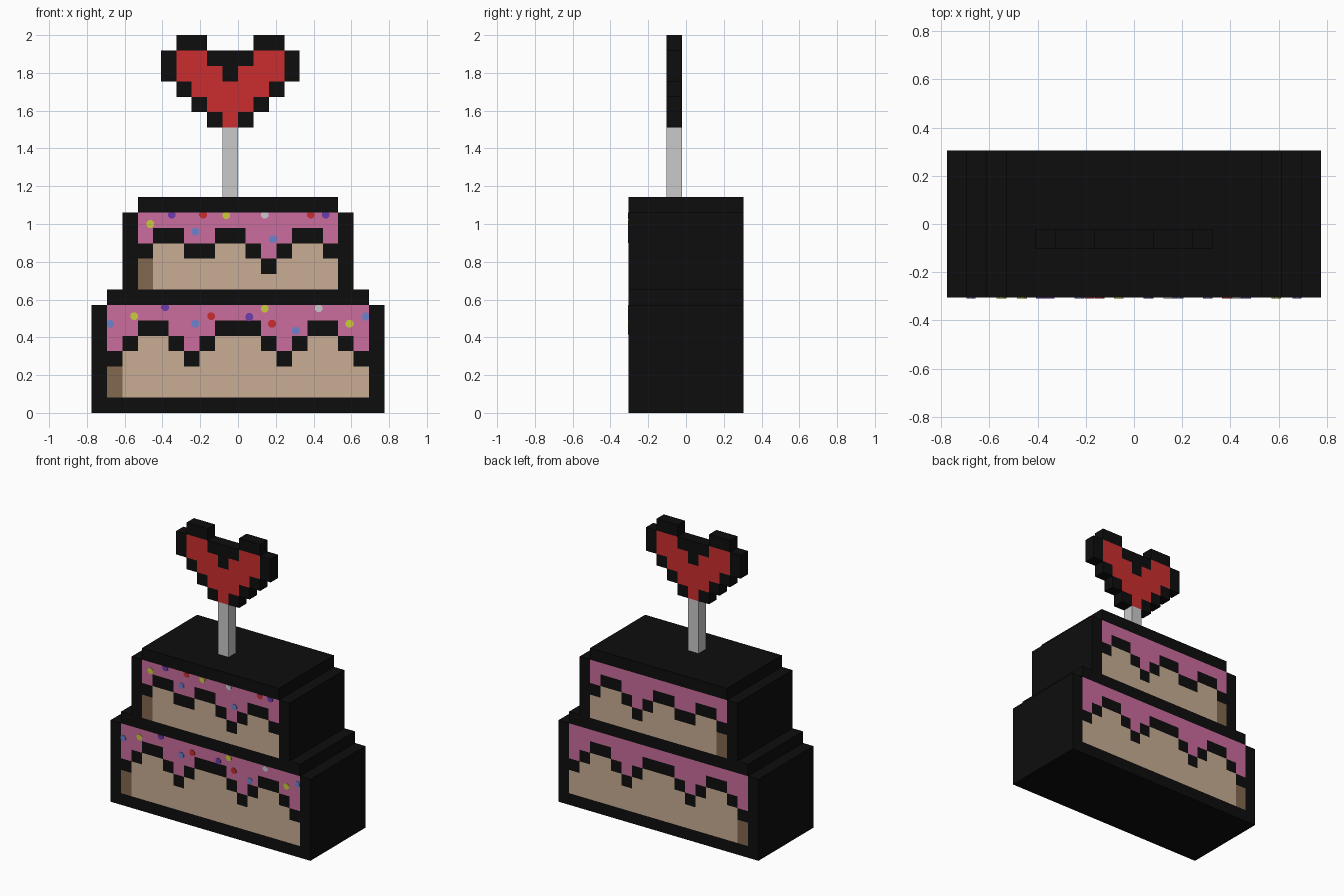
import bpy, bmesh, math

if "Cube" in bpy.data.objects:
    bpy.data.objects.remove(bpy.data.objects["Cube"])

CELL = 2 / 24.5          # size of one pixel block
DEPTH = 0.61             # cake depth
FRONT = -DEPTH / 2


def material(name, srgb):
    lin = [(c / 255 / 12.92) if c < 11 else ((c / 255 + 0.055) / 1.055) ** 2.4 for c in srgb]
    m = bpy.data.materials.new(name)
    m.diffuse_color = (*lin, 1)
    m.use_nodes = True
    m.node_tree.nodes["Principled BSDF"].inputs["Base Color"].default_value = m.diffuse_color
    return m


MATS = {
    "K": material("black_outline", (13, 13, 13)),
    "P": material("pink_icing", (203, 108, 157)),
    "T": material("tan_sponge", (200, 174, 148)),
    "B": material("brown_shadow", (130, 104, 78)),
    "R": material("red_heart", (203, 45, 46)),
    "W": material("light_grey", (202, 202, 202)),
    "Y": material("yellow_sprinkle", (203, 203, 60)),
    "V": material("violet_sprinkle", (108, 60, 172)),
    "S": material("blue_sprinkle", (108, 130, 205)),
}


def finish(bm, name, keys):
    mesh = bpy.data.meshes.new(name)
    bmesh.ops.recalc_face_normals(bm, faces=bm.faces)
    bm.to_mesh(mesh)
    bm.free()
    for k in keys:
        mesh.materials.append(MATS[k])
    ob = bpy.data.objects.new(name, mesh)
    bpy.context.collection.objects.link(ob)
    return ob


def pixel_solid(name, rows, x_mid, z0, y0, y1):
    """Extrude pixel art: coloured cells front and back, black rim."""
    keys = "K" + "".join(sorted(set("".join(rows)) - set("K.")))
    cells = {(i, j): c for j, row in enumerate(reversed(rows))
             for i, c in enumerate(row) if c != "."}
    left = x_mid - len(rows[0]) * CELL / 2
    bm, cache = bmesh.new(), {}

    def vert(i, j, y):
        if (i, j, y) not in cache:
            cache[i, j, y] = bm.verts.new((left + i * CELL, y, z0 + j * CELL))
        return cache[i, j, y]

    for (i, j), c in cells.items():
        ring = [(i, j), (i + 1, j), (i + 1, j + 1), (i, j + 1)]
        for y in (y0, y1):
            bm.faces.new([vert(*p, y) for p in ring]).material_index = keys.index(c)
        for k, (di, dj) in enumerate([(0, -1), (1, 0), (0, 1), (-1, 0)]):
            if (i + di, j + dj) not in cells:
                a, b = ring[k], ring[(k + 1) % 4]
                bm.faces.new([vert(*a, y0), vert(*b, y0), vert(*b, y1), vert(*a, y1)])
    return finish(bm, name, keys)


# Cake tiers
pixel_solid("lower_tier", [
    "." + "K" * 17 + ".",
    "K" + "P" * 17 + "K",
    "KPPKKPPPKKKPPPKKPPK",
    "KPKTTKPKTTTKPKTTKPK",
    "KKTTTTKTTTTTKTTTTKK",
    "KB" + "T" * 16 + "K",
    "KB" + "T" * 16 + "K",
    "K" * 19], 0, 0, FRONT, -FRONT)
pixel_solid("upper_tier", [
    "." + "K" * 13 + ".",
    "K" + "P" * 13 + "K",
    "KPKKPPKKPPPKKPK",
    "KKTTKKTTKPKTTKK",
    "KBTTTTTTTKTTTTK",
    "KB" + "T" * 12 + "K"], 0, 8 * CELL, FRONT, -FRONT)

# Heart topper and its stick
TOP_X, TOP_Y = -CELL / 2, -0.063
HEART_Z = 2 - 6 * CELL
pixel_solid("heart_topper", [
    ".KK...KK.",
    "KRRKKKRRK",
    "KRRRKRRRK",
    ".KRRRRRK.",
    "..KRRRK..",
    "...KRK..."], TOP_X, HEART_Z, TOP_Y - CELL / 2, TOP_Y + CELL / 2)

bm = bmesh.new()
bmesh.ops.create_cube(bm, size=1)
stick_bottom = 14 * CELL
bmesh.ops.scale(bm, vec=(CELL, CELL, HEART_Z - stick_bottom), verts=bm.verts)
bmesh.ops.translate(bm, vec=(TOP_X, TOP_Y, (HEART_Z + stick_bottom) / 2), verts=bm.verts)
finish(bm, "heart_stick", "W")

# Sprinkles: thin discs on the front icing, trimmed at the icing border
LOWER = (8.5 * CELL, 7 * CELL)    # half width and top of the lower icing
UPPER = (6.5 * CELL, 13 * CELL)
SPRINKLES = {
    "Y": [(-.465, 1.0), (-.063, 1.047), (-.55, .512), (.142, .552), (.59, .472)],
    "V": [(-.35, 1.05), (.464, 1.05), (-.386, .56), (.06, .508)],
    "R": [(-.185, 1.05), (.385, 1.05), (-.142, .512), (.18, .472)],
    "W": [(.142, 1.05), (.427, .555)],
    "S": [(-.227, .96), (.185, .92), (-.227, .472), (.306, .435), (.677, .51), (-.677, .472)],
}
NAMES = {"Y": "yellow", "V": "violet", "R": "red", "W": "white", "S": "blue"}
for key, spots in SPRINKLES.items():
    bm = bmesh.new()
    for x, z in spots:
        half, top = UPPER if z > 0.7 else LOWER
        disc = []
        for k in range(8):
            a = math.pi * (k + 0.5) / 4
            px = max(-half, min(half, x + 0.022 * math.cos(a)))
            pz = min(top, z + 0.022 * math.sin(a))
            disc.append(bm.verts.new((px, FRONT - 0.003, pz)))
        face = bm.faces.new(disc)
        ext = bmesh.ops.extrude_face_region(bm, geom=[face], use_keep_orig=True)
        bmesh.ops.translate(bm, vec=(0, 0.003, 0),
                            verts=[v for v in ext["geom"] if isinstance(v, bmesh.types.BMVert)])
    bmesh.ops.remove_doubles(bm, verts=bm.verts, dist=1e-5)
    finish(bm, NAMES[key] + "_sprinkles", key)
